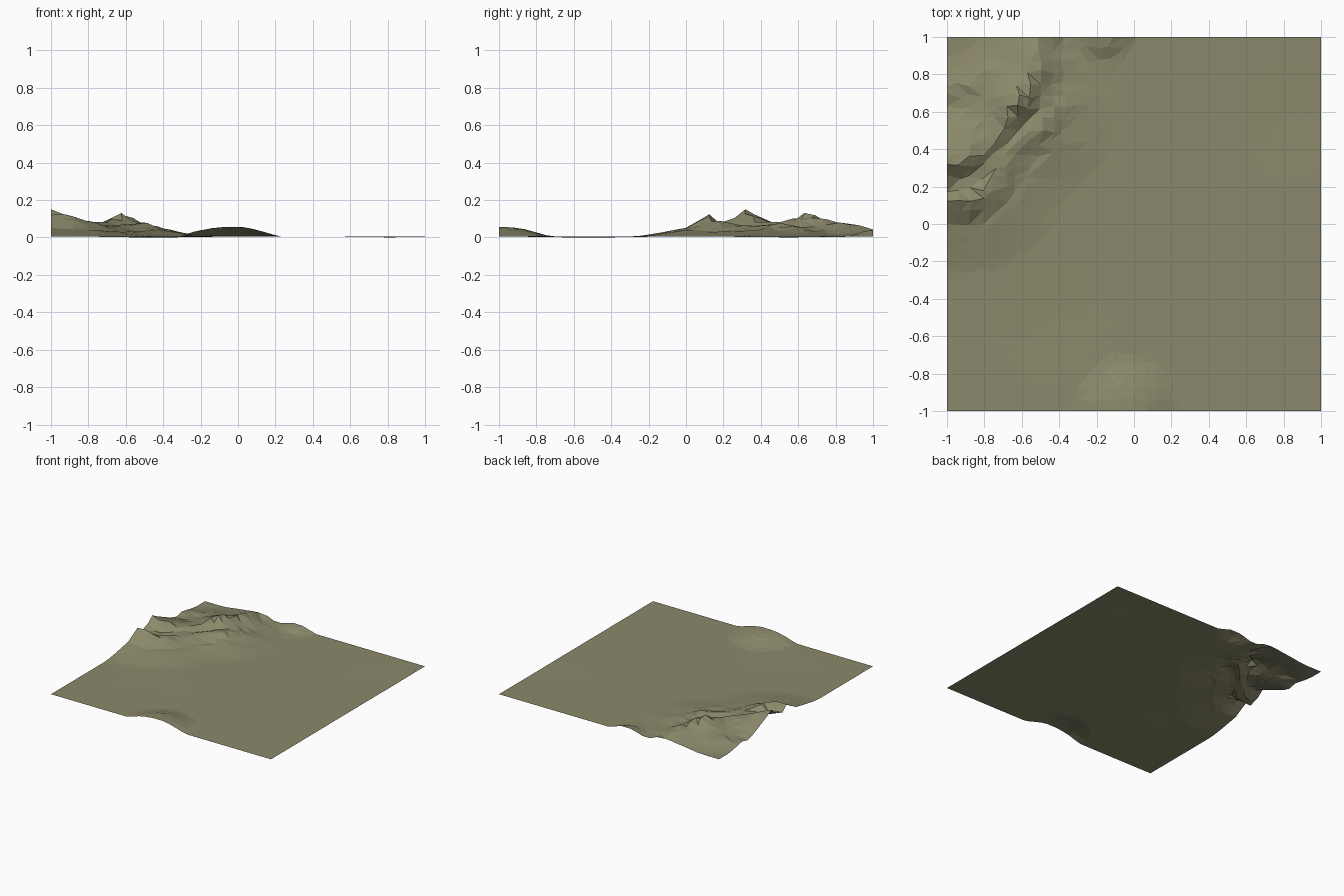
import bpy, bmesh, random
from mathutils import Vector, noise

if "Cube" in bpy.data.objects:
    bpy.data.objects.remove(bpy.data.objects["Cube"])

random.seed(4)
N = 32  # cells per side

# Crest lines (x, y, height) with fall-off widths towards the plain and away from it
RIDGES = [
    ([(-1.1, .29, .15), (-1, .31, .148), (-.9, .35, .12), (-.77, .41, .078),
      (-.68, .55, .09), (-.6, .66, .122), (-.52, .82, .085), (-.48, .95, .02)], .20, .36),
    ([(-1.1, .11, .12), (-.9, .13, .118), (-.8, .17, .095), (-.72, .3, .068),
      (-.62, .45, .07), (-.5, .52, .08), (-.42, .62, .055), (-.38, .78, .015)], .23, .16),
    ([(-1.1, -.06, .04), (-.8, -.02, .038), (-.66, .08, .03), (-.55, .28, .03),
      (-.38, .44, .035), (-.32, .62, .02)], .24, .2),
    ([(-1.1, .64, .03), (-.85, .74, .045), (-.68, .84, .05), (-.58, .95, .02)], .1, .18),
]
# Rounded mounds: x, y, height, radius x, radius y
MOUNDS = [(-.04, -1, .056, .28, .3), (-.16, 1.03, .042, .17, .17)]
# Shallow hollows in the plain
HOLLOWS = [(-.45, -.52, .004, .3, .32), (.82, .55, .003, .25, .3)]


def ridge_height(p, pts, front, back):
    best = 0
    for a, b in zip(pts, pts[1:]):
        pa, pb = Vector(a[:2]), Vector(b[:2])
        d = pb - pa
        t = max(0, min(1, (p - pa).dot(d) / d.length_squared))
        off = p - (pa + d * t)
        side = d.x * off.y - d.y * off.x
        f = max(0, 1 - off.length / (back if side > 0 else front))
        best = max(best, (a[2] + (b[2] - a[2]) * t) * f ** 1.25)
    return best


def bump(p, x, y, h, rx, ry):
    r = ((p.x - x) / rx) ** 2 + ((p.y - y) / ry) ** 2
    return h * max(0, 1 - r) ** 1.5


def height(x, y):
    p = Vector((x, y))
    hill = max(ridge_height(p, *r) for r in RIDGES)
    hill += sum(bump(p, *m) for m in MOUNDS)
    hill *= 1 + .15 * noise.noise(Vector((x * 7, y * 7, 0)))
    return .004 + hill - sum(bump(p, *h) for h in HOLLOWS)


# Triangulated terrain sheet with slightly irregular vertices
bm = bmesh.new()
grid = []
for j in range(N + 1):
    row = []
    for i in range(N + 1):
        x, y = 2 * i / N - 1, 2 * j / N - 1
        if 0 < i < N:
            x += random.uniform(-.25, .25) * 2 / N
        if 0 < j < N:
            y += random.uniform(-.25, .25) * 2 / N
        row.append(bm.verts.new((x, y, max(0, height(x, y)))))
    grid.append(row)
for j in range(N):
    for i in range(N):
        a, b = grid[j][i], grid[j][i + 1]
        c, d = grid[j + 1][i + 1], grid[j + 1][i]
        # Split each cell along the diagonal with the smaller height step
        if abs(a.co.z - c.co.z) <= abs(b.co.z - d.co.z):
            bm.faces.new((a, b, c))
            bm.faces.new((a, c, d))
        else:
            bm.faces.new((a, b, d))
            bm.faces.new((b, c, d))
low = min(v.co.z for v in bm.verts)
for v in bm.verts:
    v.co.z -= low
mesh = bpy.data.meshes.new("terrain")
bm.to_mesh(mesh)
bm.free()

mat = bpy.data.materials.new("dry_grass")
mat.diffuse_color = (.26, .25, .145, 1)
mat.use_nodes = True
mat.node_tree.nodes["Principled BSDF"].inputs["Base Color"].default_value = mat.diffuse_color
mesh.materials.append(mat)
bpy.context.collection.objects.link(bpy.data.objects.new("terrain", mesh))
